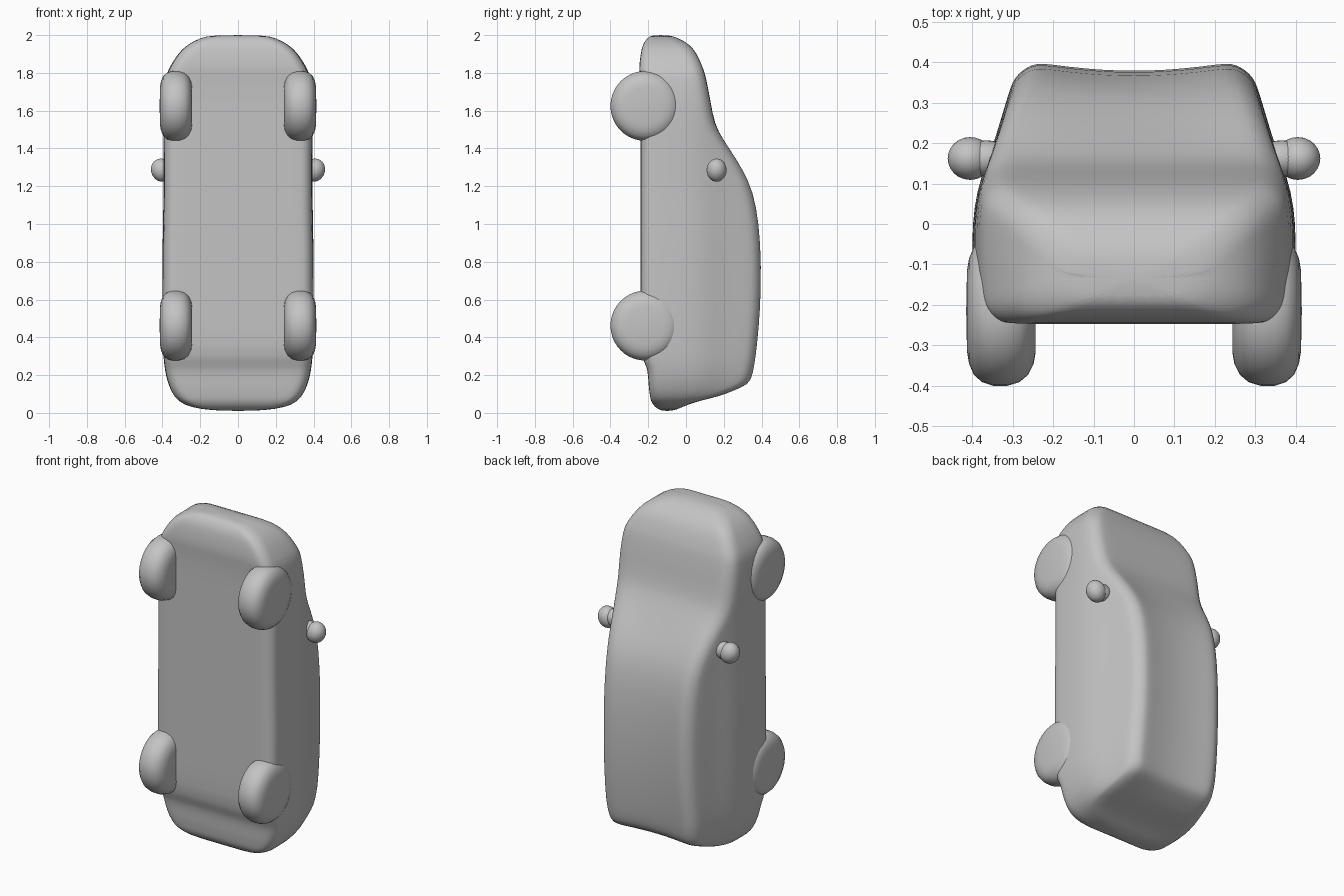
import bpy, bmesh, math
from mathutils import Matrix, Vector

cube = bpy.data.objects.get("Cube")
if cube:
    bpy.data.objects.remove(cube, do_unlink=True)

grey = bpy.data.materials.new("plain grey")
grey.use_nodes = True
colour = (0.55, 0.55, 0.55, 1)
grey.diffuse_color = colour
grey.node_tree.nodes["Principled BSDF"].inputs["Base Color"].default_value = colour


def finish(name, bm, subdivide=0):
    bmesh.ops.recalc_face_normals(bm, faces=bm.faces)
    for f in bm.faces:
        f.smooth = True
    mesh = bpy.data.meshes.new(name)
    bm.to_mesh(mesh)
    bm.free()
    mesh.materials.append(grey)
    obj = bpy.data.objects.new(name, mesh)
    bpy.context.collection.objects.link(obj)
    if subdivide:
        mod = obj.modifiers.new("smooth", 'SUBSURF')
        mod.levels = mod.render_levels = subdivide
    return obj


# Body stations from tail to nose: height, half width, underside y, top y
STATIONS = [
    (0.01, .12, -.13, -.07), (0.03, .26, -.165, -.02), (0.06, .31, -.185, .05),
    (0.085, .335, -.19, .17), (0.12, .355, -.195, .26), (0.15, .367, -.198, .33),
    (0.19, .38, -.20, .352), (0.25, .39, -.207, .363), (0.29, .395, -.238, .37),
    (0.45, .40, -.24, .388), (0.65, .40, -.24, .40), (0.90, .40, -.24, .398),
    (1.10, .395, -.24, .375), (1.23, .395, -.24, .335), (1.35, .395, -.24, .265),
    (1.45, .395, -.24, .195), (1.53, .395, -.24, .15), (1.65, .395, -.24, .13),
    (1.78, .383, -.242, .105), (1.82, .368, -.25, .092), (1.90, .32, -.24, .06),
    (1.95, .27, -.23, .02), (1.985, .20, -.205, -.04), (2.0, .14, -.18, -.09)]
# Narrowing of the sides towards the roof: y, width factor
TAPER = [(-.3, .975), (-.1, 1), (0, 1), (.06, .985), (.12, .945), (.2, .865), (.4, .72)]


def taper(y):
    for (y0, f0), (y1, f1) in zip(TAPER, TAPER[1:]):
        if y <= y1:
            return f0 + (f1 - f0) * (y - y0) / (y1 - y0)
    return TAPER[-1][1]


def half_section(hw, b, t):
    r = min(.06, .48 * (t - b))
    ys = [(b + r * (1 - math.cos(a)), r * (1 - math.sin(a)))
          for a in [math.pi / 8 * i for i in range(5)]]
    low, high = b + r, t - r
    side = [(low + (high - low) * i / 7, 0) for i in range(1, 7)]
    top = [(t - (y - b), inset) for y, inset in reversed(ys)]
    pts = [(hw * taper(y) - inset, y) for y, inset in ys + side + top]
    x0, x1 = pts[0][0], pts[-1][0]
    dip = .02 if t > .2 else 0
    under = [(x0 * k, b) for k in (0, .35, .7)]
    roof = [(x1 * k, t - dip * (1 - k * k)) for k in (.7, .35, 0)]
    return under + pts + roof


bm = bmesh.new()
rings = []
for z, hw, b, t in STATIONS:
    half = half_section(hw, b, t)
    loop = half + [(-x, y) for x, y in reversed(half[1:-1])]
    rings.append([bm.verts.new((x, y, z)) for x, y in loop])
for lower, upper in zip(rings, rings[1:]):
    n = len(lower)
    for i in range(n):
        j = (i + 1) % n
        bm.faces.new((lower[i], lower[j], upper[j], upper[i]))
bm.faces.new(rings[0])
bm.faces.new(rings[-1])
finish("car_body", bm, 1)


# Wheels: rounded tyre profile (x offset, radius) turned about the x axis
PROFILE = [(-.085, 0), (-.085, .10), (-.08, .13), (-.066, .158), (-.045, .176),
           (-.015, .185), (.02, .185), (.048, .176), (.068, .158), (.08, .13),
           (.085, .10), (.087, 0)]


def wheel(name, side, z):
    bm = bmesh.new()
    vs = [bm.verts.new((x, r, 0)) for x, r in PROFILE]
    edges = [bm.edges.new(p) for p in zip(vs, vs[1:])]
    bmesh.ops.spin(bm, geom=vs + edges, cent=(0, 0, 0), axis=(1, 0, 0),
                   angle=math.tau, steps=40)
    bmesh.ops.remove_doubles(bm, verts=bm.verts, dist=1e-4)
    bmesh.ops.transform(bm, verts=bm.verts, matrix=Matrix.Translation(
        (side * .328, -.215, z)) @ Matrix.Diagonal((side, 1, 1, 1)))
    finish(name, bm)


# Side mirrors: rounded housing with a short arm
def ellipsoid(name, centre, radii, tilt=0):
    bm = bmesh.new()
    bmesh.ops.create_uvsphere(bm, u_segments=24, v_segments=14, radius=1)
    bmesh.ops.transform(bm, verts=bm.verts, matrix=Matrix.Translation(centre)
                        @ Matrix.Rotation(tilt, 4, 'Y') @ Matrix.Diagonal((*radii, 1)))
    finish(name, bm)


for label, s in (("left", 1), ("right", -1)):
    wheel("front_wheel_" + label, s, 1.625)
    wheel("rear_wheel_" + label, s, .462)
    ellipsoid("mirror_housing_" + label, Vector((s * .405, .162, 1.285)),
              (.055, .053, .062), s * .35)
    ellipsoid("mirror_arm_" + label, Vector((s * .365, .162, 1.29)), (.06, .045, .05))
